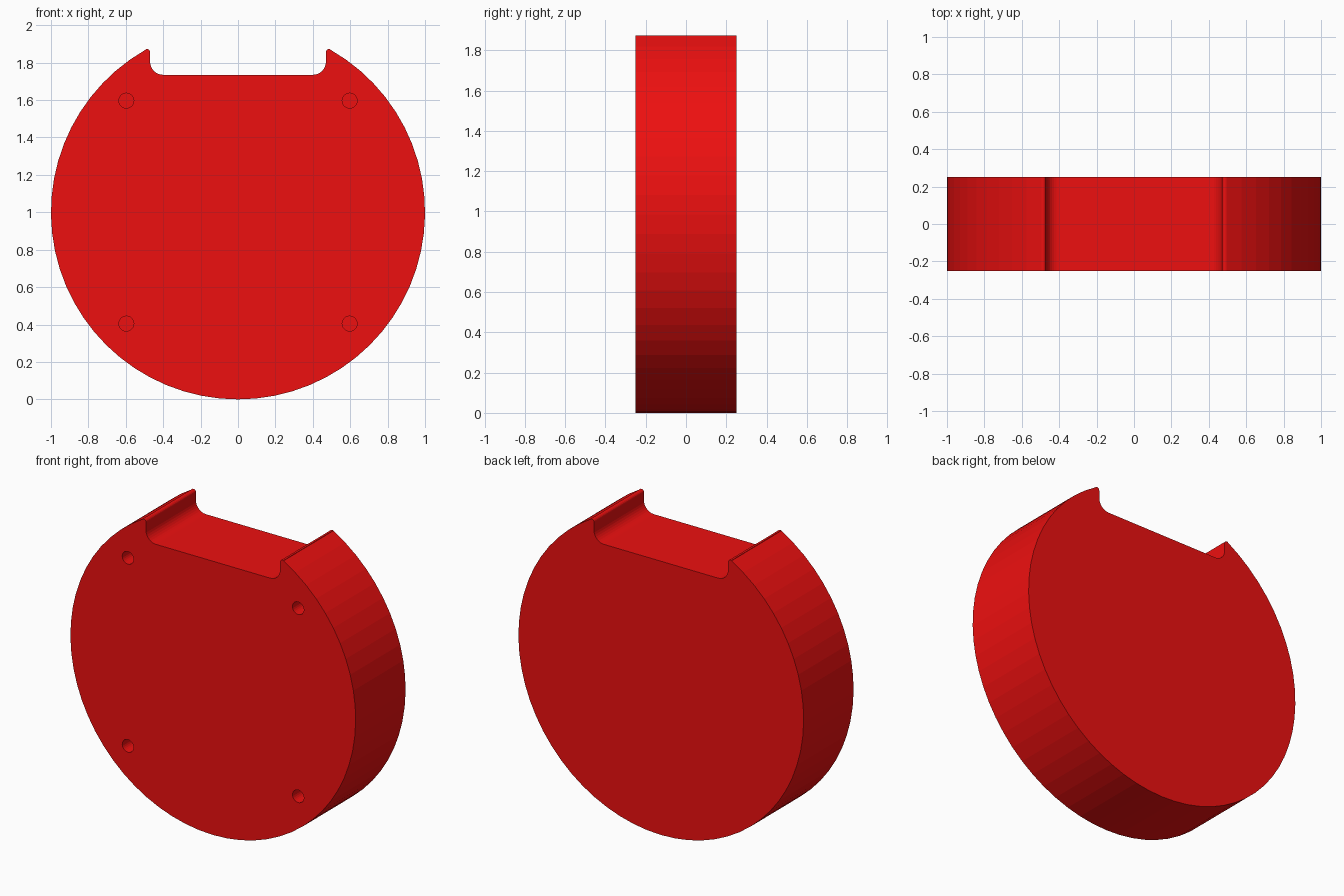
import bpy, bmesh
from math import sin, cos, pi, radians, atan2
from mathutils import Matrix

if "Cube" in bpy.data.objects:
    bpy.data.objects.remove(bpy.data.objects["Cube"])

HALF_DEPTH = 0.25


def arc(cx, cz, r, a0, a1, n):
    """Points on an arc, angles in degrees."""
    return [(cx + r * cos(radians(a0 + (a1 - a0) * i / n)),
             cz + r * sin(radians(a0 + (a1 - a0) * i / n))) for i in range(n + 1)]


# Right half of the notch: floor fillet, wall, rounded tip
fillet = arc(0.40, 1.805, 0.07, -90, 0, 8)
tip = arc(0.487, 1.856, 0.017, 180, 68, 5)
right = fillet + tip
left = [(-x, z) for x, z in reversed(right)]

# Outer rim runs clockwise from the right tip to the left tip
start = 60.4
rim = arc(0, 1, 1, start, start - (360 - 2 * (90 - start)), 54)
profile = right + rim + left

# Notched disc body
bm = bmesh.new()
face = bm.faces.new([bm.verts.new((x, -HALF_DEPTH, z)) for x, z in profile])
ext = bmesh.ops.extrude_face_region(bm, geom=[face])
verts = [g for g in ext["geom"] if isinstance(g, bmesh.types.BMVert)]
bmesh.ops.translate(bm, verts=verts, vec=(0, 2 * HALF_DEPTH, 0))
bmesh.ops.recalc_face_normals(bm, faces=bm.faces[:])
mesh = bpy.data.meshes.new("notched_disc")
bm.to_mesh(mesh)
bm.free()
disc = bpy.data.objects.new("notched_disc", mesh)
bpy.context.collection.objects.link(disc)

# Four blind holes in the front face
bm = bmesh.new()
for x in (-0.597, 0.597):
    for z in (0.405, 1.597):
        m = Matrix.Translation((x, -HALF_DEPTH, z)) @ Matrix.Rotation(pi / 2, 4, 'X')
        bmesh.ops.create_cone(bm, cap_ends=True, segments=24, radius1=0.04,
                              radius2=0.04, depth=0.4, matrix=m)
cut_mesh = bpy.data.meshes.new("hole_cutters")
bm.to_mesh(cut_mesh)
bm.free()
cutter = bpy.data.objects.new("hole_cutters", cut_mesh)
bpy.context.collection.objects.link(cutter)
cutter.hide_render = True

mod = disc.modifiers.new("holes", 'BOOLEAN')
mod.operation = 'DIFFERENCE'
mod.solver = 'EXACT'
mod.object = cutter
bpy.context.view_layer.objects.active = disc
disc.select_set(True)
bpy.ops.object.modifier_apply(modifier=mod.name)
bpy.data.objects.remove(cutter)

# Red material
mat = bpy.data.materials.new("red")
mat.diffuse_color = (0.85, 0.005, 0.005, 1)
mat.use_nodes = True
mat.node_tree.nodes["Principled BSDF"].inputs["Base Color"].default_value = mat.diffuse_color
disc.data.materials.clear()
disc.data.materials.append(mat)
